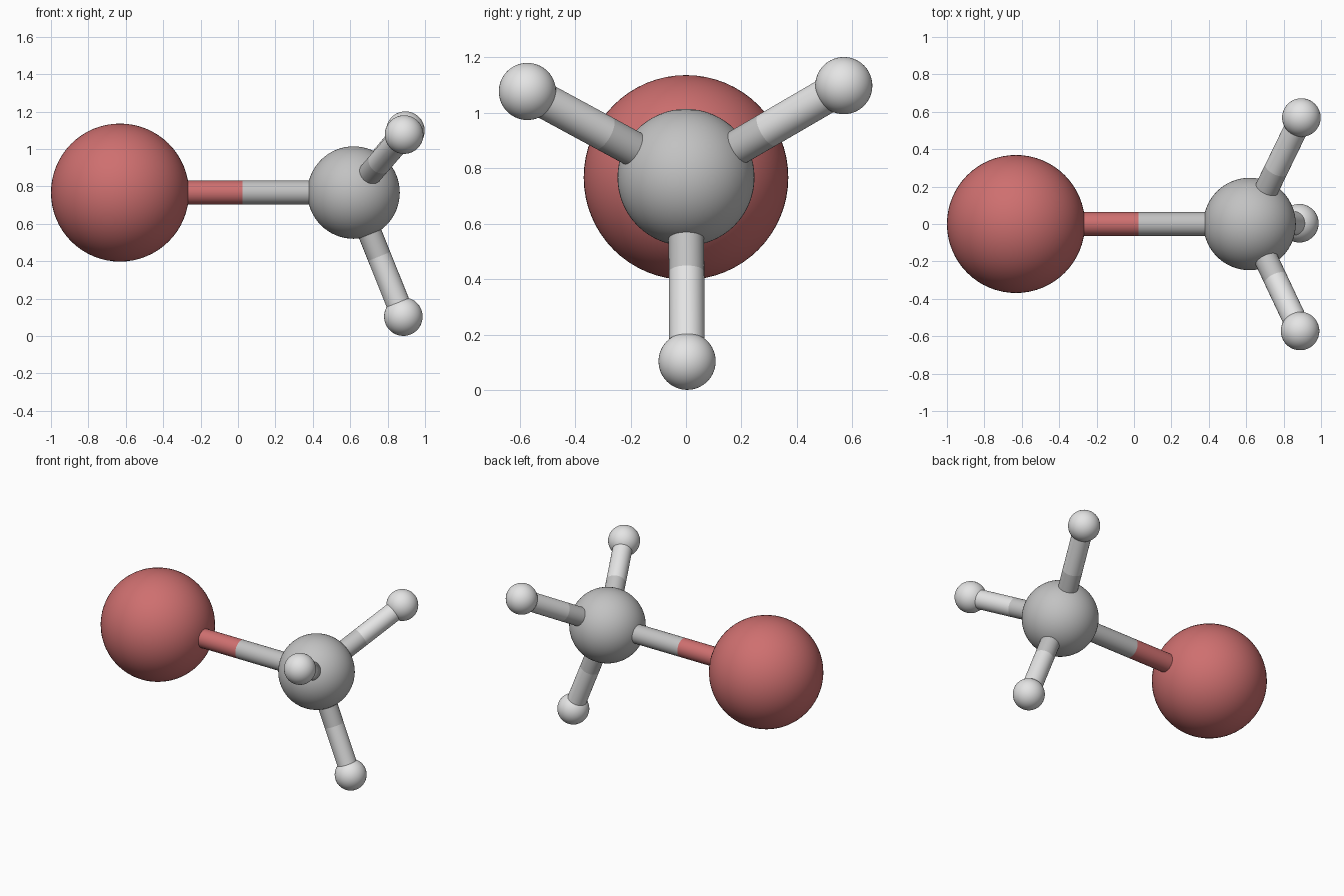
import bpy
from mathutils import Vector

if "Cube" in bpy.data.objects:
    bpy.data.objects.remove(bpy.data.objects["Cube"])


def material(name, rgb):
    m = bpy.data.materials.new(name)
    m.diffuse_color = (*rgb, 1.0)
    m.use_nodes = True
    m.node_tree.nodes["Principled BSDF"].inputs["Base Color"].default_value = m.diffuse_color
    return m


RED = material("dark red", (0.62, 0.16, 0.16))
GREY = material("mid grey", (0.54, 0.54, 0.54))
WHITE = material("off white", (0.78, 0.78, 0.78))


def finish(name, mat):
    ob = bpy.context.object
    ob.name = name
    ob.data.materials.append(mat)
    bpy.ops.object.shade_smooth_by_angle()
    return ob


def atom(name, centre, radius, mat):
    bpy.ops.mesh.primitive_uv_sphere_add(segments=64, ring_count=32,
                                         radius=radius, location=centre)
    return finish(name, mat)


def rod(name, a, b, mat, radius=0.064):
    d = b - a
    bpy.ops.mesh.primitive_cylinder_add(
        vertices=48, radius=radius, depth=d.length, location=(a + b) / 2,
        rotation=d.to_track_quat('Z', 'Y').to_euler())
    return finish(name, mat)


def bond(name, a, b, mat_a, mat_b, split=0.5):
    # two-coloured stick, each half matching its atom
    mid = a.lerp(b, split)
    rod(name + "_inner", a, mid, mat_a)
    rod(name + "_outer", mid, b, mat_b)


# Large atoms
carbon = Vector((0.618, 0.0, 0.767))
bromine = Vector((-0.631, 0.0, 0.767))
atom("carbon_atom", carbon, 0.247, GREY)
atom("bromine_atom", bromine, 0.369, RED)
bond("bromine_bond", carbon, bromine, GREY, RED, 0.476)

# Three hydrogens and their bonds
hydrogens = {
    "lower": Vector((0.884, 0.004, 0.104)),
    "front": Vector((0.888, -0.572, 1.077)),
    "back": Vector((0.895, 0.569, 1.098)),
}
for side, pos in hydrogens.items():
    atom(side + "_hydrogen_atom", pos, 0.103, WHITE)
    bond(side + "_hydrogen_bond", carbon, pos, GREY, WHITE, 0.515)
